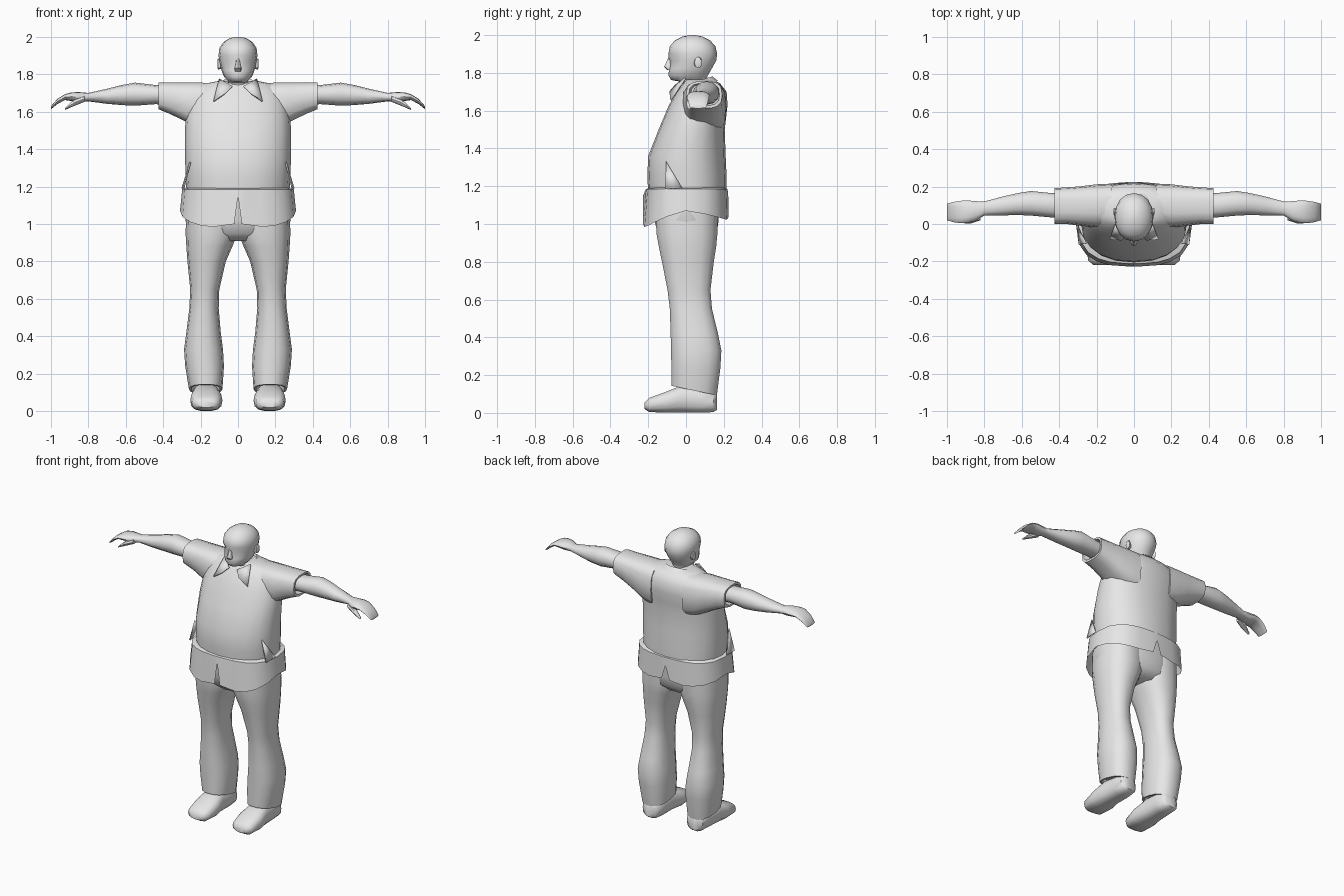
import bpy, bmesh, math

grey = bpy.data.materials.new("plain_grey")
grey.diffuse_color = (0.8, 0.8, 0.8, 1)


def spow(v, p):
    return math.copysign(abs(v) ** p, v)


def section(axis, pos, a0, a1, b0, b1, n=14, p=2.2, angles=None):
    """Rounded cross-section at pos on an axis, filling the box a0..a1 by b0..b1."""
    angles = angles or [2 * math.pi * i / n for i in range(n)]
    pts = []
    for t in angles:
        a = (a0 + a1) / 2 + (a1 - a0) / 2 * spow(math.cos(t), 2 / p)
        b = (b0 + b1) / 2 + (b1 - b0) / 2 * spow(math.sin(t), 2 / p)
        pts.append({'x': (pos, a, b), 'y': (a, pos, b), 'z': (a, b, pos)}[axis])
    return pts


def finish(name, bm, angle=45):
    bmesh.ops.recalc_face_normals(bm, faces=bm.faces)
    me = bpy.data.meshes.new(name)
    bm.to_mesh(me)
    bm.free()
    me.materials.append(grey)
    ob = bpy.data.objects.new(name, me)
    bpy.context.collection.objects.link(ob)
    bpy.ops.object.select_all(action='DESELECT')
    ob.select_set(True)
    bpy.context.view_layer.objects.active = ob
    bpy.ops.object.shade_smooth_by_angle(angle=math.radians(angle))
    return ob


def loft(name, rings, side=1, caps=True, angle=45):
    """Skin a list of rings; side=-1 mirrors the part across x."""
    bm = bmesh.new()
    rows = [[bm.verts.new((x * side, y, z)) for x, y, z in r] for r in rings]
    n = len(rows[0])
    for r, q in zip(rows, rows[1:]):
        for i in range(n):
            j = (i + 1) % n
            bm.faces.new((r[i], r[j], q[j], q[i]))
    if caps:
        bm.faces.new(rows[0])
        bm.faces.new(rows[-1])
    return finish(name, bm, angle)


def flat(name, pts, side):
    """Thin cloth flap."""
    bm = bmesh.new()
    bm.faces.new([bm.verts.new((x * side, y, z)) for x, y, z in pts])
    ob = finish(name, bm)
    mod = ob.modifiers.new("thickness", 'SOLIDIFY')
    mod.thickness = 0.008
    mod.offset = 0


# Shirt body: z, half width, front y, back y
body = [(1.17, .275, -.20, .215), (1.25, .28, -.205, .215), (1.36, .283, -.20, .21),
        (1.50, .283, -.145, .205), (1.56, .28, -.12, .212), (1.63, .27, -.09, .22),
        (1.70, .25, -.05, .215), (1.745, .20, -.015, .18), (1.765, .10, 0, .14)]
loft("shirt_body", [section('z', z, -w, w, f, b, 20, 2.25) for z, w, f, b in body])

# Shirt hem: flared band with side dips and a notch front and back
half = [0, .35, .7, 1.0, 1.25, 1.5, math.pi / 2]
quarter = half + [math.pi - a for a in half[-2::-1]]
hem_angles = quarter + [a + math.pi for a in quarter[1:-1]]


def hem_ring(z, w, f, b):
    return section('z', z, -w, w, f, b, p=2.7, angles=hem_angles)


edge = []
for t, (x, y, z) in zip(hem_angles, hem_ring(1.0, .31, -.228, .225)):
    s = math.sin(t)
    z = 1.07 - (.085 * min(1, -s * 1.1) if s < 0 else .05 * s)
    if abs(math.cos(t)) < .001:      # notch peak
        z = 1.15 if s < 0 else 1.13
    elif abs(math.cos(t)) < .1:      # notch corners
        x = math.copysign(.02 if s < 0 else .03, x)
        z += .015
    edge.append((x, y, z))
loft("shirt_hem", [hem_ring(1.195, .26, -.18, .20), hem_ring(1.185, .298, -.212, .22), edge],
     caps=False, angle=35)

# Trouser seat
seat = [(.91, .16, -.10, .12), (.95, .25, -.15, .165), (1.02, .282, -.17, .175),
        (1.20, .265, -.18, .18)]
loft("trouser_seat", [section('z', z, -w, w, f, b, 18, 2.3) for z, w, f, b in seat])

# Head: z, half width, front y, back y
head = [(1.69, .075, 0, .12), (1.752, .068, -.02, .11), (1.762, .05, -.078, .108),
        (1.785, .074, -.093, .115), (1.82, .088, -.09, .135), (1.865, .098, -.09, .16),
        (1.90, .104, -.093, .165), (1.94, .099, -.086, .156), (1.972, .077, -.06, .128),
        (1.992, .045, -.02, .09), (2.0, .012, .02, .05)]
skull = []
for z, w, f, b in head:
    ring = section('z', z, -w, w, f, b, 16, 2.15)
    if z == 1.865:   # eye sockets
        ring = [(x, y + (.014 if y < 0 and .02 < abs(x) < .075 else 0), h) for x, y, h in ring]
    skull.append(ring)
loft("head", skull, angle=60)
nose = [(1.815, .016, -.098, -.07), (1.832, .019, -.117, -.07), (1.85, .013, -.107, -.07),
        (1.885, .009, -.092, -.07)]
loft("nose", [section('z', z, -w, w, f, b, 8) for z, w, f, b in nose])

# Standing collar
collar = []
for w, f, b, lift, base in [(.125, -.035, .17, .02, 1.735), (.088, -.022, .14, .03, 1.757),
                            (.076, -.005, .125, .02, 1.735)]:
    collar.append([(x, y, base + lift * (y - .06) / .1)
                   for x, y, _ in section('z', 0, -w, w, f, b, 16)])
loft("collar", collar, caps=False)

for s, tag in ((1, "left"), (-1, "right")):
    flat(tag + "_collar_flap", [(.10, 0, 1.775), (.03, -.055, 1.735),
                                (.065, -.085, 1.70), (.13, -.08, 1.655)], s)

    # Side pleat above the hem
    flat(tag + "_side_pleat", [(.255, -.105, 1.33), (.298, -.02, 1.19), (.292, -.11, 1.185)], s)

    # Ear
    ear = [(.085, .04, .075, 1.83, 1.875), (.106, .045, .085, 1.825, 1.885),
           (.11, .055, .08, 1.835, 1.88)]
    loft(tag + "_ear", [section('x', *e, n=8) for e in ear], s)

    # Sleeve with a recessed opening
    sleeve = [(.12, -.01, .215, 1.48, 1.755), (.20, -.02, .212, 1.50, 1.757),
              (.28, -.01, .202, 1.545, 1.757), (.36, 0, .195, 1.585, 1.757),
              (.425, 0, .192, 1.612, 1.757), (.425, .015, .178, 1.626, 1.745),
              (.39, .025, .17, 1.635, 1.738)]
    loft(tag + "_sleeve", [section('x', *r, p=2.9) for r in sleeve], s)

    # Arm and hand: x, y range, z range
    arm = [(.36, .035, .165, 1.635, 1.738), (.44, .035, .165, 1.64, 1.742),
           (.55, .045, .176, 1.632, 1.755), (.62, .048, .165, 1.635, 1.742),
           (.70, .046, .147, 1.642, 1.722), (.80, .045, .12, 1.655, 1.70)]
    hand = [(.85, .015, .122, 1.65, 1.705), (.89, .006, .126, 1.657, 1.703),
            (.925, .004, .124, 1.662, 1.693), (.965, .01, .118, 1.64, 1.668),
            (1.0, .02, .108, 1.612, 1.628)]
    loft(tag + "_arm_and_hand", [section('x', *r, n=12) for r in arm + hand], s)
    thumb = [(.82, .02, .06, 1.652, 1.685), (.87, .003, .05, 1.632, 1.668),
             (.90, .003, .035, 1.62, 1.643), (.925, .008, .025, 1.608, 1.617)]
    loft(tag + "_thumb", [section('x', *r, n=8) for r in thumb], s)

    # Trouser leg: z, inner x, outer x, front y, back y
    leg = [(1.10, .0, .275, -.165, .17), (.95, .002, .28, -.16, .17), (.88, .03, .276, -.147, .163),
           (.80, .065, .27, -.13, .15), (.65, .10, .255, -.10, .132), (.55, .103, .26, -.088, .14),
           (.42, .092, .276, -.084, .172), (.33, .08, .288, -.082, .19), (.24, .075, .282, -.08, .185)]
    rings = [section('z', *r, p=2.4) for r in leg]
    for inset, up in ((0, 0), (.012, 0), (.02, .04)):   # slanted cuff
        ring = section('z', .12, .083 + inset, .262 - inset, -.08 + inset, .166 - inset, p=2.4)
        rings.append([(x, y, .118 + up - .026 * (y - .043) / .123) for x, y, _ in ring])
    loft(tag + "_trouser_leg", rings, s)

    # Shoe: y, x range, z range
    shoe = [(-.22, .125, .215, .02, .055), (-.195, .095, .245, .004, .08), (-.10, .083, .255, 0, .115),
            (-.02, .098, .243, 0, .148), (.08, .10, .235, 0, .135), (.145, .108, .23, .003, .12),
            (.163, .13, .208, .015, .10)]
    loft(tag + "_shoe", [section('y', *r, p=2.7) for r in shoe], s)
